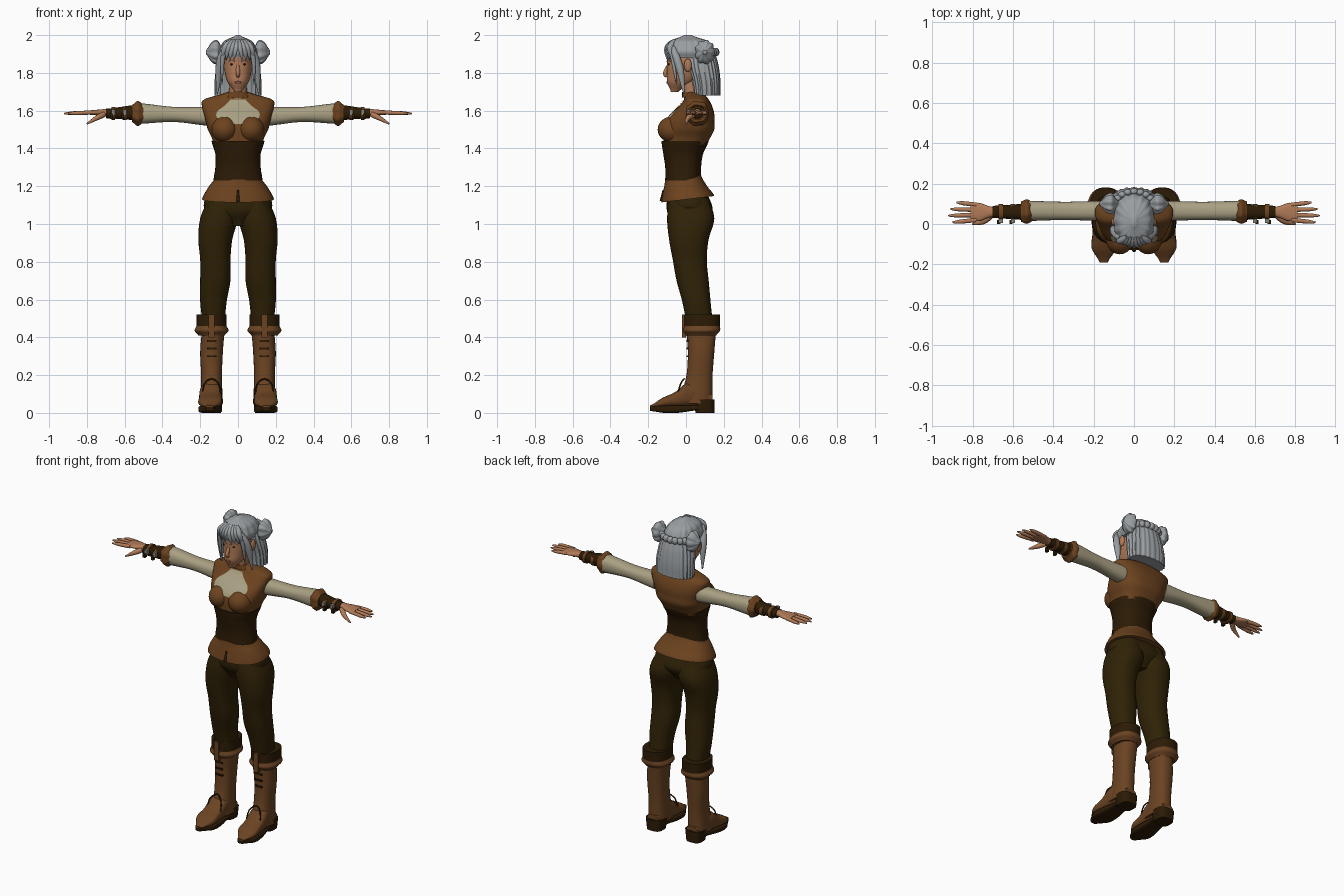
import bpy, bmesh, math
from mathutils import Vector, Matrix

cube = bpy.data.objects.get("Cube")
if cube:
    bpy.data.objects.remove(cube, do_unlink=True)


def material(name, code):
    channels = [(byte / 255) ** 2.2 for byte in bytes.fromhex(code)] + [1]
    mat = bpy.data.materials.new(name)
    mat.use_nodes = True
    mat.diffuse_color = channels
    shader = next(node for node in mat.node_tree.nodes if node.type == 'BSDF_PRINCIPLED')
    shader.inputs["Base Color"].default_value = channels
    shader.inputs["Roughness"].default_value = 0.8
    return mat


HAIR = material("silver hair", "989da0")
SKIN = material("skin", "b07a58")
LIPS = material("lips", "8c5040")
CREAM = material("cream cloth", "a89f82")
VEST = material("brown leather", "6c4524")
BOOT = material("boot leather", "6a4527")
PANTS = material("dark trousers", "33270f")
DARK = material("dark leather", "30210e")
METAL = material("metal", "8a867c")


def finish(name, bm, mat, pair):
    """Turn a bmesh into a smooth object, mirrored left to right for pairs."""
    bmesh.ops.recalc_face_normals(bm, faces=bm.faces)
    mesh = bpy.data.meshes.new(name)
    bm.to_mesh(mesh)
    bm.free()
    mesh.materials.append(mat)
    ob = bpy.data.objects.new(name, mesh)
    bpy.context.collection.objects.link(ob)
    bpy.ops.object.select_all(action='DESELECT')
    ob.select_set(True)
    bpy.context.view_layer.objects.active = ob
    bpy.ops.object.shade_smooth_by_angle(angle=math.radians(45))
    if pair:
        ob.modifiers.new("mirror", 'MIRROR').use_mirror_merge = False


def sample(profile, t):
    """Value at t of a constant, or of a smooth curve through evenly spaced values."""
    if not isinstance(profile, (list, tuple)):
        return profile
    last = len(profile) - 1
    i = min(int(t * last), last - 1)
    f = t * last - i
    p, q, r, s = (profile[max(0, min(last, i + k))] for k in (-1, 0, 1, 2))
    slope_q, slope_r = (r - p) / 2, (s - q) / 2
    return (q + slope_q * f + (3 * (r - q) - 2 * slope_q - slope_r) * f ** 2
            + (2 * (q - r) + slope_q + slope_r) * f ** 3)


def skin_rings(rings):
    bm = bmesh.new()
    loops = [[bm.verts.new(point) for point in ring] for ring in rings]
    for a, b in zip(loops, loops[1:]):
        for i in range(len(a)):
            j = (i + 1) % len(a)
            bm.faces.new((a[i], a[j], b[j], b[i]))
    bm.faces.new(loops[0])
    bm.faces.new(loops[-1])
    return bm


def loft(name, mat, span, half, low, high, mid=0, axis='z', power=2.3, pair=False,
         ribs=0, depth=0, segs=40, tilt=0):
    """Rounded section swept along an axis, each measure following its own profile."""
    place = {'z': lambda t, u, v: (u, v, t + tilt * v),
             'x': lambda t, u, v: (t, u, v),
             'y': lambda t, u, v: (u, t, v)}[axis]
    rings, steps = [], 24
    for step in range(steps + 1):
        t = step / steps
        bottom, top = sample(low, t), sample(high, t)
        ring = []
        for i in range(segs):
            angle = math.tau * i / segs
            grow = 1 + depth * math.cos(ribs * angle)
            c, s = (math.copysign(abs(w) ** (2 / power), w) * grow for w in (math.cos(angle), math.sin(angle)))
            ring.append(place(span[0] + (span[1] - span[0]) * t, sample(mid, t) + sample(half, t) * c,
                              (bottom + top) / 2 + (top - bottom) / 2 * s))
        rings.append(ring)
    finish(name, skin_rings(rings), mat, pair)


def tube(name, mat, points, radius, pair=True, segs=12):
    """Tapered round strand along a smooth path."""
    steps = 16
    columns = list(zip(*points))
    path = [Vector([sample(column, i / steps) for column in columns]) for i in range(steps + 1)]
    rings = []
    for i, point in enumerate(path):
        along = path[min(i + 1, steps)] - path[max(i - 1, 0)]
        side = along.cross(Vector((.3, 1, .2))).normalized()
        up = along.cross(side).normalized()
        angles = [math.tau * j / segs for j in range(segs)]
        rings.append([point + sample(radius, i / steps) * (side * math.cos(a) + up * math.sin(a)) for a in angles])
    finish(name, skin_rings(rings), mat, pair)


def blob(name, mat, centre, radii, pair=True):
    bm = bmesh.new()
    bmesh.ops.create_uvsphere(bm, u_segments=24, v_segments=16, radius=1,
                              matrix=Matrix.Translation(centre) @ Matrix.Diagonal((*radii, 1)))
    finish(name, bm, mat, pair)


def box(name, mat, centre, size):
    bm = bmesh.new()
    bmesh.ops.create_cube(bm, size=1, matrix=Matrix.Translation(centre) @ Matrix.Diagonal((*size, 1)))
    finish(name, bm, mat, True)


# Vest, bust and chest cloth
vest = dict(span=(1.42, 1.7), power=2.6, half=[.13, .14, .16, .17, .18, .19, .18, .05],
            low=[-.12, -.12, -.12, -.11, -.08, -.04, -.01, 0],
            high=[.11, .13, .15, .15, .15, .14, .12, .09])
loft("vest", VEST, segs=64, **vest)
blob("bust", VEST, (.07, -.07, 1.5), (.07, .08, .07))


def vest_front(x, z):
    start, end = vest["span"]
    half, low, high = (sample(vest[key], (z - start) / (end - start)) for key in ("half", "low", "high"))
    reach = (1 - abs(x / half) ** vest["power"]) ** (1 / vest["power"])
    return (low + high) / 2 - (high - low) / 2 * reach


bm = bmesh.new()
rows, columns, grid = 20, 16, []
for row in range(rows + 1):
    z = 1.53 + .13 * row / rows
    reach = sample([.06, .11, .11, .07, .04], row / rows)
    xs = [reach * (2 * i / columns - 1) for i in range(columns + 1)]
    grid.append([bm.verts.new((x, vest_front(x, z) - .005, z)) for x in xs])
for a, b in zip(grid, grid[1:]):
    for i in range(columns):
        bm.faces.new((a[i], a[i + 1], b[i + 1], b[i]))
finish("chest_cloth", bm, CREAM, False)

# Corset and flared skirt of the vest
loft("corset", DARK, span=(1.23, 1.44), half=[.13, .12, .12, .14], low=[-.11, -.11, -.12, -.13],
     high=[.08, .08, .09, .12], segs=64)
loft("skirt", VEST, span=(1.13, 1.25), half=[.19, .16, .12], low=[-.13, -.12, -.11],
     high=[.15, .11, .08], segs=64, tilt=.12)
tube("skirt_slit", DARK, [(0, -.12, 1.18), (0, -.13, 1.12)], radius=[.004, .01], pair=False)

# Trousers
loft("hips", PANTS, span=(.99, 1.22), half=[.05, .17, .17, .11], low=[-.06, -.1, -.1, -.1],
     high=[.09, .14, .12, .08])
loft("trouser_legs", PANTS, span=(.48, 1.14), mid=[.13, .13, .12, .12, .12, .1, .08],
     half=[.06, .07, .08, .08, .09, .1, .08], low=[0, -.02, -.05, -.07, -.09, -.1, -.09],
     high=[.14, .13, .12, .11, .12, .15, .12], pair=True)

# Boots
loft("boot_shafts", BOOT, span=(.05, .46), mid=[.14, .14, .14, .13], half=[.06, .055, .06, .06],
     low=[-.04, 0, .01, 0], high=[.14, .14, .15, .16], pair=True)
loft("boot_cuffs", DARK, span=(.44, .52), mid=.14, half=.08, low=-.01, high=.18, pair=True)
loft("cuff_rims", BOOT, span=(.41, .46), mid=.14, half=[.07, .09, .08], low=[0, -.015, -.01],
     high=[.16, .18, .18], pair=True)
box("cuff_straps", BOOT, (.14, -.01, .46), (.03, .02, .12))
for lace in range(3):
    box("boot_lace", DARK, (.14, .01, .3 + .04 * lace), (.05, .014, .01))
tube("ankle_seams", DARK, [(.09, -.05, .07), (.1, -.03, .15), (.14, -.01, .18), (.18, -.03, .15), (.19, -.05, .07)],
     radius=.004)
loft("boot_feet", BOOT, axis='y', span=(-.19, .14), mid=[.15, .14], half=[.02, .06, .06, .06, .05, .04],
     low=.03, high=[.04, .08, .11, .16, .15, .1], power=2.6, pair=True)
loft("boot_soles", DARK, axis='y', span=(-.19, .1), mid=[.15, .14], half=[.02, .06, .06, .05, .05],
     low=[.01, 0, 0, .01, .02], high=.04, power=4, pair=True)
loft("boot_heels", DARK, span=(0, .07), mid=.14, half=[.05, .06], low=[.05, .04], high=.15, power=3, pair=True)

# Sleeves, flared ends and bracers
loft("sleeves", CREAM, axis='x', span=(.15, .53), mid=.065, half=[.05, .045, .05],
     low=[1.52, 1.54, 1.53], high=[1.62, 1.62, 1.64], pair=True)
loft("sleeve_ends", VEST, axis='x', span=(.5, .56), mid=.06, half=[.045, .06, .05],
     low=[1.54, 1.52, 1.54], high=[1.63, 1.65, 1.63], ribs=7, depth=.04, pair=True)
loft("bracers", DARK, axis='x', span=(.54, .7), mid=.06, half=[.04, .03], low=[1.55, 1.56],
     high=[1.63, 1.61], pair=True)
for x in (.6, .66):
    loft("bracer_straps", VEST, axis='x', span=(x - .01, x + .01), mid=.06, half=.04, low=1.55, high=1.62, pair=True)
    box("buckles", METAL, (x, .015, 1.59), (.02, .02, .03))
    box("buckle_ends", DARK, (x + .01, .01, 1.57), (.015, .02, .03))

# Hands
loft("palms", SKIN, axis='x', span=(.68, .81), mid=.06, half=[.02, .03, .045, .04],
     low=[1.57, 1.58], high=[1.61, 1.6], pair=True)
for i, (finger, tip) in enumerate(dict(index=.9, middle=.92, ring=.91, little=.88).items()):
    y = .02 + .025 * i
    tube(finger + "_fingers", SKIN, [(.78, y, 1.59), (tip, y + (i - 1.5) * .008, 1.585)],
         radius=[.011, .011, .01, .004])
tube("thumbs", SKIN, [(.71, .04, 1.58), (.75, .01, 1.56), (.8, 0, 1.53)], radius=[.015, .015, .01, .004])

# Neck and face
loft("neck", SKIN, span=(1.66, 1.77), half=[.05, .043], low=[-.01, -.03], high=[.08, .06])
loft("collar", VEST, span=(1.67, 1.7), half=[.07, .05], low=-.02, high=[.1, .08])
loft("face", SKIN, span=(1.7, 1.95), half=[.02, .055, .07, .075, .07, .05],
     low=[-.08, -.1, -.1, -.1, -.1, -.06], high=[-.04, .04, .08, .1, .1, .07])
tube("nose", SKIN, [(0, -.09, 1.85), (0, -.11, 1.8), (0, -.1, 1.78)], radius=[.006, .012, .008], pair=False)
blob("lips", LIPS, (0, -.097, 1.75), (.018, .007, .007), pair=False)
blob("eyes", DARK, (.03, -.09, 1.845), (.013, .006, .006))
tube("brows", HAIR, [(.014, -.1, 1.86), (.03, -.094, 1.87), (.05, -.08, 1.86)], radius=.003)
blob("ears", SKIN, (.1, .01, 1.84), (.012, .02, .035))

# Hair: crown, back, side locks and fringe
loft("hair_crown", HAIR, span=(1.88, 2), half=[.09, .1, .09, .07, .01], low=[-.1, -.11, -.1, -.08, -.01],
     high=[.15, .15, .14, .11, .03], segs=96, ribs=16, depth=.025)
loft("hair_back", HAIR, span=(1.68, 1.92), half=[.12, .12, .11, .09], low=[.04, .03, .01, .01],
     high=[.18, .18, .17, .15], segs=120, ribs=24, depth=.03)
tube("side_locks", HAIR, [(.06, -.07, 1.93), (.09, -.05, 1.88), (.1, -.03, 1.81), (.11, -.01, 1.69)],
     radius=[.02, .02, .02, .004])
tube("inner_locks", HAIR, [(.05, -.08, 1.94), (.08, -.07, 1.88), (.085, -.05, 1.74)], radius=[.014, .013, .003])
for strand in range(4):
    x, back = .01 + .02 * strand, .01 * strand
    tube("fringe", HAIR, [(x / 2, -.06, 1.97), (x, -.1 + back / 2, 1.93), (x + .014, -.1 + back, 1.87)],
         radius=[.012, .017, .012, .002])

# Buns and the plait that joins them
loft("hair_buns", HAIR, axis='x', span=(.08, .17), mid=.1, half=[.02, .05, .04, .01],
     low=[1.89, 1.85, 1.86, 1.9], high=[1.93, 1.97, 1.96, 1.92], segs=72, ribs=9, depth=.06, pair=True)
for link in range(6):
    turn = math.pi / 2 * link / 5
    blob("plait", HAIR, (.1 * math.sin(turn), .08 + .08 * math.cos(turn), 1.91), (.02, .017, .022))
